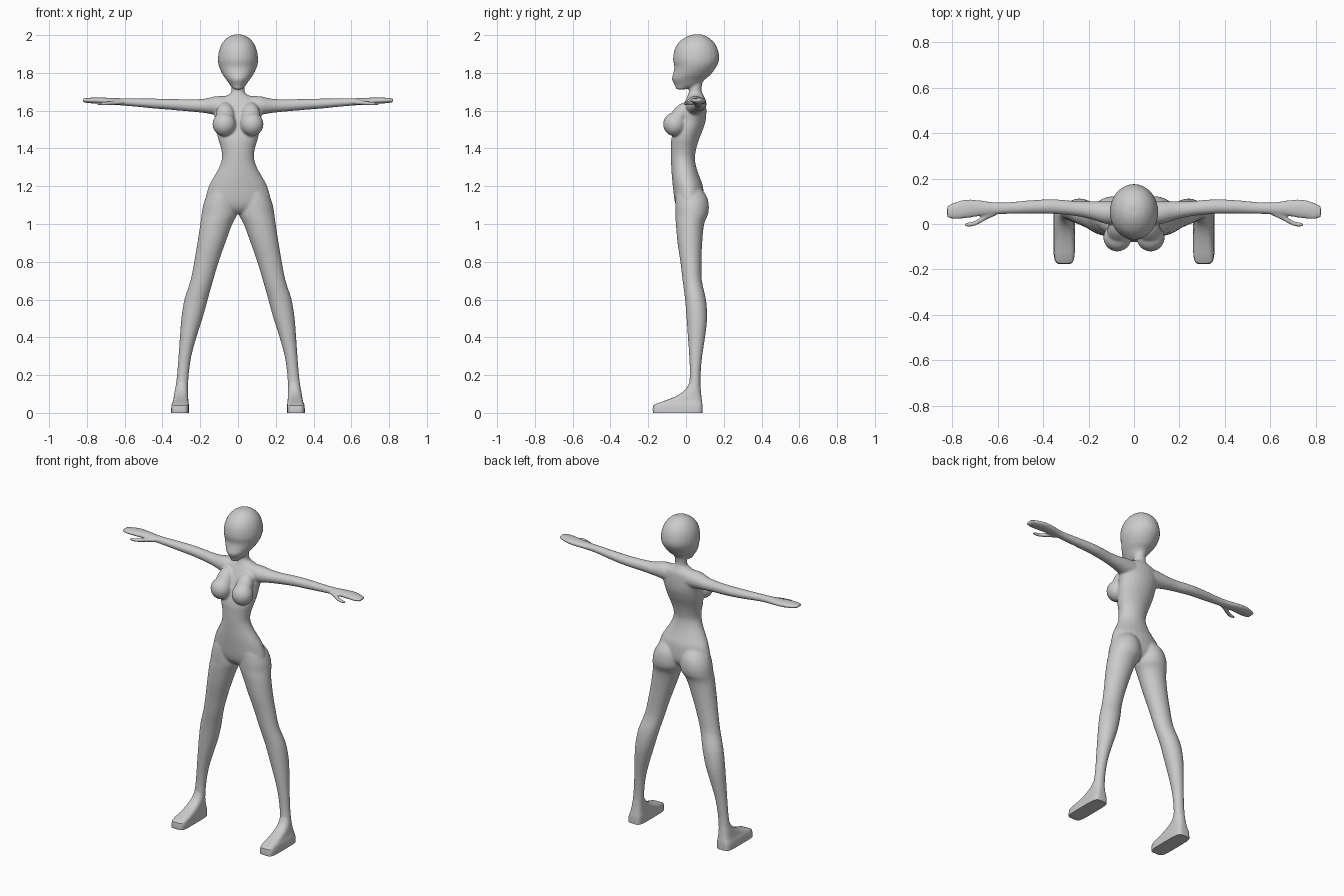
import bpy, bmesh, math
from mathutils import Matrix, Vector


def catmull(rings, steps):
    """Smoothly interpolate a list of ring tuples."""
    out = []
    last = len(rings) - 1
    for i in range(last):
        p0, p1 = rings[max(i - 1, 0)], rings[i]
        p2, p3 = rings[i + 1], rings[min(i + 2, last)]
        for k in range(steps):
            t = k / steps
            out.append([0.5 * (2 * b + (c - a) * t + (2 * a - 5 * b + 4 * c - d) * t * t
                               + (3 * b - a - 3 * c + d) * t ** 3)
                        for a, b, c, d in zip(p0, p1, p2, p3)])
    out.append(list(rings[-1]))
    return out


def loft(bm, rings, axis='z', side=1, steps=3, n=24):
    """Rings: (a0, a1, b0, b1, position, squareness) along the given axis."""
    rings = [tuple(r) + ((2.0,) if len(r) == 5 else ()) for r in rings]
    loops = []
    for a0, a1, b0, b1, t, e in catmull(rings, steps):
        loop = []
        for i in range(n):
            ang = 2 * math.pi * (i + 0.5) / n
            c, s = math.cos(ang), math.sin(ang)
            a = (a0 + a1) / 2 + (a1 - a0) / 2 * math.copysign(abs(c) ** (2 / e), c)
            b = (b0 + b1) / 2 + (b1 - b0) / 2 * math.copysign(abs(s) ** (2 / e), s)
            x, y, z = (a, b, t) if axis == 'z' else (t, a, b)
            loop.append(bm.verts.new((x * side, y, z)))
        loops.append(loop)
    faces = [bm.faces.new(loops[0]), bm.faces.new(loops[-1])]
    for p, q in zip(loops, loops[1:]):
        for i in range(n):
            j = (i + 1) % n
            faces.append(bm.faces.new((p[i], p[j], q[j], q[i])))
    bmesh.ops.recalc_face_normals(bm, faces=faces)


def ball(bm, centre, size, tilt=0):
    m = (Matrix.Translation(centre) @ Matrix.Rotation(tilt, 4, 'X')
         @ Matrix.Diagonal(Vector((*size, 1))))
    bmesh.ops.create_uvsphere(bm, u_segments=24, v_segments=16, radius=1, matrix=m)


def finish(bm, name):
    mesh = bpy.data.meshes.new(name)
    bm.to_mesh(mesh)
    bm.free()
    ob = bpy.data.objects.new(name, mesh)
    bpy.context.collection.objects.link(ob)
    bpy.context.view_layer.objects.active = ob
    bpy.ops.object.select_all(action='DESELECT')
    ob.select_set(True)
    return ob


# neck and torso: half width, front y, back y, z
TORSO = [(.036, .02, .10, 1.80), (.035, .018, .082, 1.72), (.042, .012, .088, 1.69),
         (.085, .005, .098, 1.67), (.12, -.005, .105, 1.65), (.13, -.03, .108, 1.60),
         (.12, -.05, .105, 1.55), (.115, -.065, .09, 1.50), (.105, -.078, .07, 1.45),
         (.09, -.08, .055, 1.40), (.085, -.08, .047, 1.35), (.10, -.078, .055, 1.30),
         (.128, -.075, .072, 1.25), (.155, -.07, .09, 1.20), (.175, -.06, .095, 1.12),
         (.15, -.045, .08, 1.08), (.08, -.02, .05, 1.055)]
# head, crown to chin
HEAD = [(.02, .035, .085, 2.003), (.052, 0, .115, 1.99), (.082, -.04, .15, 1.96),
        (.10, -.062, .17, 1.92), (.107, -.069, .176, 1.87), (.10, -.062, .16, 1.83),
        (.081, -.07, .13, 1.79), (.063, -.075, .10, 1.765), (.042, -.06, .07, 1.735),
        (.024, -.052, 0, 1.713)]
# leg: inner x, outer x, front y, back y, z
LEG = [(.02, .13, -.05, .07, 1.2), (.008, .165, -.055, .108, 1.15),
       (.002, .185, -.057, .121, 1.1), (.004, .193, -.056, .117, 1.05),
       (.03, .20, -.054, .096, 1.0), (.067, .215, -.045, .086, .9),
       (.102, .232, -.03, .082, .8), (.132, .252, -.018, .084, .7),
       (.16, .284, -.005, .106, .6), (.188, .30, .003, .112, .5),
       (.22, .308, .01, .101, .4), (.247, .315, .017, .086, .3),
       (.261, .323, .02, .077, .2), (.265, .332, .012, .077, .12),
       (.27, .33, .005, .075, .06)]
# arm and flat hand: front y, back y, low z, high z, x
ARM = [(0, .10, 1.57, 1.678, .05), (0, .10, 1.578, 1.676, .12),
       (.018, .10, 1.588, 1.663, .18), (.034, .10, 1.595, 1.66, .25),
       (.044, .109, 1.604, 1.662, .35), (.045, .105, 1.612, 1.664, .45),
       (.044, .096, 1.622, 1.665, .55), (.041, .096, 1.628, 1.666, .62),
       (.034, .105, 1.632, 1.668, .68), (.025, .108, 1.636, 1.67, .74),
       (.021, .095, 1.64, 1.668, .79), (.028, .08, 1.645, 1.664, .822)]
THUMB = [(.035, .07, 1.632, 1.658, .61), (.018, .048, 1.63, 1.655, .65),
         (-.004, .02, 1.627, 1.65, .69), (-.013, .009, 1.627, 1.646, .72),
         (-.01, .004, 1.63, 1.643, .747)]
# foot: flat square sole rising to the ankle
FOOT = [(.26, .355, -.175, .087, 0, 5), (.26, .352, -.173, .087, .04, 5),
        (.262, .345, -.125, .085, .06, 4), (.264, .34, -.06, .082, .085, 3),
        (.265, .335, -.012, .079, .115, 2.3), (.266, .328, .013, .076, .15, 2),
        (.267, .32, .025, .072, .19, 2)]

# body: parts fused into one smooth skin
bm = bmesh.new()
for part in (TORSO, HEAD):
    loft(bm, [(-w, w, f, b, z) for w, f, b, z in part])
for s in (1, -1):
    loft(bm, LEG, 'z', s)
    loft(bm, ARM, 'x', s)
    loft(bm, THUMB, 'x', s, n=12)
    ball(bm, (.073 * s, -.06, 1.528), (.062, .061, .063))             # breast
    ball(bm, (.068 * s, -.035, 1.57), (.05, .045, .085), -.6)         # upper chest slope
body = finish(bm, "body")
remesh = body.modifiers.new("fuse", 'REMESH')
remesh.mode = 'VOXEL'
remesh.voxel_size = .006
remesh.use_smooth_shade = True
smooth = body.modifiers.new("blend", 'SMOOTH')
smooth.factor = .5
smooth.iterations = 6

# feet
for s, name in ((1, "left_foot"), (-1, "right_foot")):
    bm = bmesh.new()
    loft(bm, FOOT, 'z', s, steps=2, n=32)
    finish(bm, name)
    bpy.ops.object.shade_smooth_by_angle(angle=math.radians(40))
